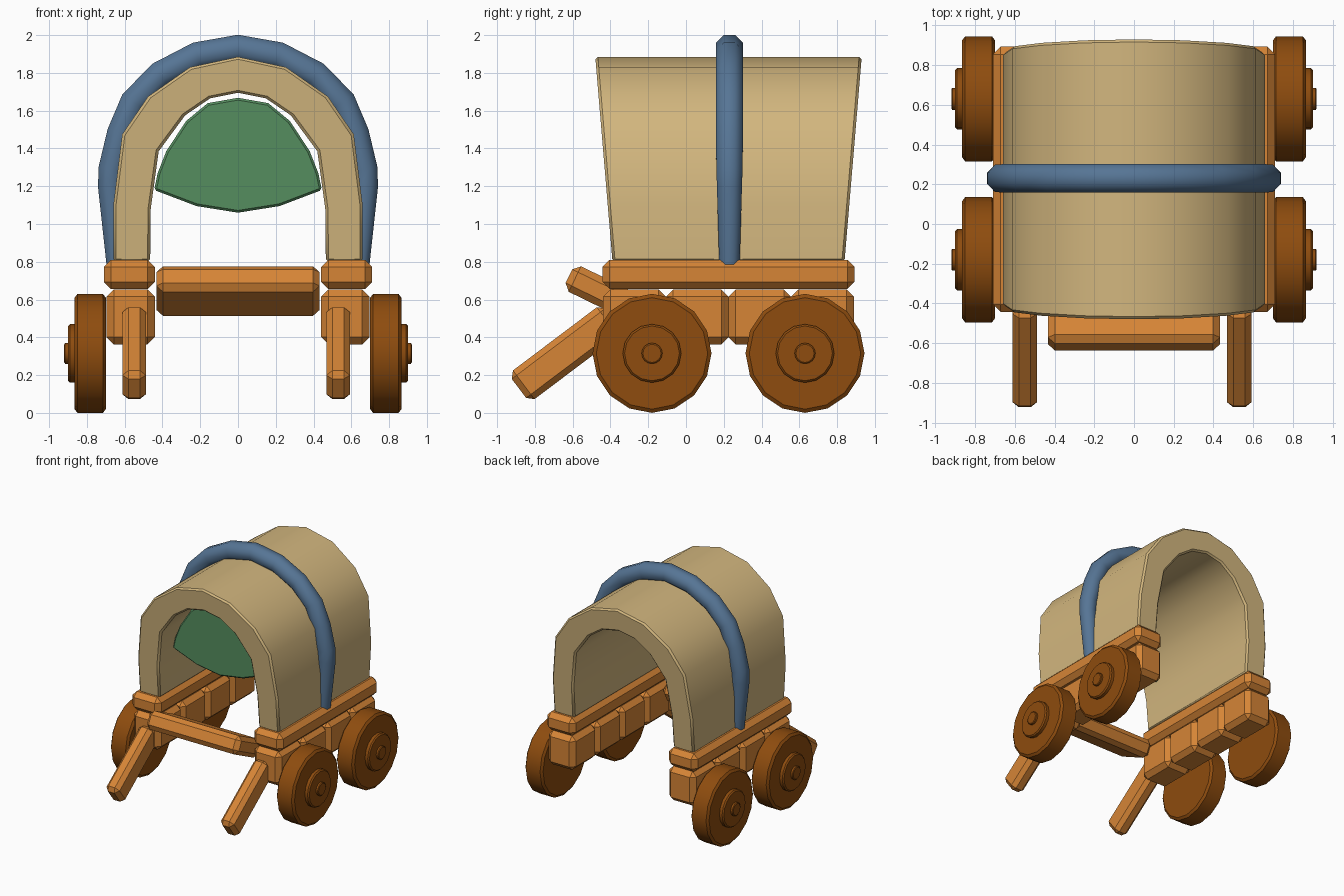
import bpy, bmesh, math
from mathutils import Matrix

if "Cube" in bpy.data.objects:
    bpy.data.objects.remove(bpy.data.objects["Cube"])


def material(name, hexcol):
    lin = []
    for i in (0, 2, 4):
        c = int(hexcol[i:i + 2], 16) / 255
        lin.append(c / 12.92 if c <= 0.04045 else ((c + 0.055) / 1.055) ** 2.4)
    m = bpy.data.materials.new(name)
    m.diffuse_color = (*lin, 1)
    m.use_nodes = True
    m.node_tree.nodes["Principled BSDF"].inputs["Base Color"].default_value = m.diffuse_color
    return m


CANVAS = material("tan canvas", "D2B67E")
WOOD = material("orange wood", "D68536")
WHEEL = material("dark brown wood", "8E4C0E")
BLUE = material("blue cloth", "567595")
GREEN = material("green cloth", "558D5F")


def finish(bm, name, mat, bevel=0.0, mirror=False, smooth=None):
    bmesh.ops.recalc_face_normals(bm, faces=bm.faces)
    me = bpy.data.meshes.new(name)
    bm.to_mesh(me)
    bm.free()
    me.materials.append(mat)
    ob = bpy.data.objects.new(name, me)
    bpy.context.collection.objects.link(ob)
    if bevel:
        mod = ob.modifiers.new("bevel", 'BEVEL')
        mod.width, mod.segments = bevel, 1
        mod.limit_method, mod.angle_limit = 'ANGLE', math.radians(50)
    if mirror:
        ob.modifiers.new("mirror", 'MIRROR').use_axis = (True, False, False)
    if smooth:
        bpy.context.view_layer.objects.active = ob
        ob.select_set(True)
        bpy.ops.object.shade_smooth_by_angle(angle=math.radians(smooth))
        ob.select_set(False)
    return ob


def box(name, mat, centre, size, bevel, tilt=0.0, mirror=False):
    bm = bmesh.new()
    bmesh.ops.create_cube(bm, size=1)
    bm.transform(Matrix.Translation(centre) @ Matrix.Rotation(math.radians(tilt), 4, 'X')
                 @ Matrix.Diagonal((*size, 1)))
    return finish(bm, name, mat, bevel, mirror)


def both_sides(half):
    """Half profile from foot to apex, mirrored into a full arch."""
    return half + [(-x, z) for x, z in reversed(half[:-1])]


def prism(loop, y_front, y_back):
    """Closed x-z outline extruded in y; the end positions may depend on z."""
    bm = bmesh.new()
    f = [bm.verts.new((x, y_front(z), z)) for x, z in loop]
    b = [bm.verts.new((x, y_back(z), z)) for x, z in loop]
    n = len(loop)
    for i in range(n):
        j = (i + 1) % n
        bm.faces.new((f[i], f[j], b[j], b[i]))
    return bm, f, b


# Canvas cover: hollow arch whose ends flare outward with height
outer = both_sides([(.66, .80), (.66, 1.10), (.613, 1.475), (.476, 1.675), (.254, 1.83), (0, 1.885)])
inner = both_sides([(.465, .80), (.462, 1.08), (.42, 1.385), (.28, 1.575), (.148, 1.665), (0, 1.695)])
flare = lambda z: 0.09 * (z - .81) / 1.07
bm, f, b = prism(outer + inner[::-1], lambda z: -.39 - flare(z), lambda z: .84 + flare(z))
n = len(outer)
for ring in (f, b):
    for i in range(n - 1):
        bm.faces.new((ring[i], ring[i + 1], ring[-2 - i], ring[-1 - i]))
finish(bm, "canvas_cover", CANVAS, bevel=.014, smooth=40)

# Green curtain hanging inside the front opening
loop = both_sides([(.444, 1.18), (.425, 1.27), (.38, 1.385), (.275, 1.545), (.16, 1.64), (0, 1.668)])
loop += [(-.22, 1.095), (0, 1.06), (.22, 1.095)]
bm, f, b = prism(loop, lambda z: -.25, lambda z: -.21)
bm.faces.new(f)
bm.faces.new(b)
finish(bm, "inner_curtain", GREEN, bevel=.012)

# Blue padded hoop over the cover, thinner towards its feet
path = both_sides([(.642, .785), (.675, 1.2), (.67, 1.29), (.622, 1.48), (.553, 1.645),
                   (.412, 1.79), (.215, 1.892), (0, 1.93)])
bm = bmesh.new()
rings = []
for i, (x, z) in enumerate(path):
    p, q = path[max(i - 1, 0)], path[min(i + 1, len(path) - 1)]
    tx, tz = q[0] - p[0], q[1] - p[1]
    length = math.hypot(tx, tz)
    nx, nz = tz / length, -tx / length
    r = .054 + .018 * min(1, (z - .785) / .6)
    ring = []
    for k in range(8):
        a = math.tau * (k + .5) / 8
        c, s = r * 1.08 * math.cos(a), r * 1.08 * math.sin(a)
        ring.append(bm.verts.new((x + nx * c, .23 + s, z + nz * c)))
    rings.append(ring)
for r0, r1 in zip(rings, rings[1:]):
    for k in range(8):
        bm.faces.new((r0[k], r0[(k + 1) % 8], r1[(k + 1) % 8], r1[k]))
bm.faces.new(rings[0])
bm.faces.new(rings[-1])
finish(bm, "blue_hoop", BLUE, smooth=60)

# Side rails and the row of blocks beneath them
box("side_rail", WOOD, (.575, .225, .733), (.27, 1.335, .155), .038, mirror=True)
for i in range(4):
    box(f"side_block_{i + 1}", WOOD, (.568, -.273 + i * .332, .508), (.255, .332, .29), .038, mirror=True)

# Tilted front board between the rails
box("front_board", WOOD, (0, -.458, .645), (.865, .36, .15), .035, tilt=-26)

# Sloping shafts
for name, x in (("left_shaft", -.55), ("right_shaft", .53)):
    box(name, WOOD, (x, -.637, .316), (.124, .62, .19), .032, tilt=37)

# Wheels: disc, hub and axle cap turned about the x axis
for name, y in (("front_wheel", -.18), ("rear_wheel", .63)):
    profile = [(.70, .295), (.715, .315), (.85, .315), (.865, .295), (.865, .155), (.89, .155),
               (.90, .145), (.90, .055), (.915, .055), (.92, .048)]
    bm = bmesh.new()
    sides = 16
    rings = [[bm.verts.new((x, y + r * math.sin(math.tau * k / sides),
                            .32 + r * math.cos(math.tau * k / sides)))
              for k in range(sides)] for x, r in profile]
    for r0, r1 in zip(rings, rings[1:]):
        for k in range(sides):
            j = (k + 1) % sides
            bm.faces.new((r0[k], r0[j], r1[j], r1[k]))
    bm.faces.new(rings[0])
    bm.faces.new(rings[-1])
    # drop onto the ground plane
    bm.transform(Matrix.Translation((0, 0, -.005)))
    finish(bm, name, WHEEL, mirror=True, smooth=30)
